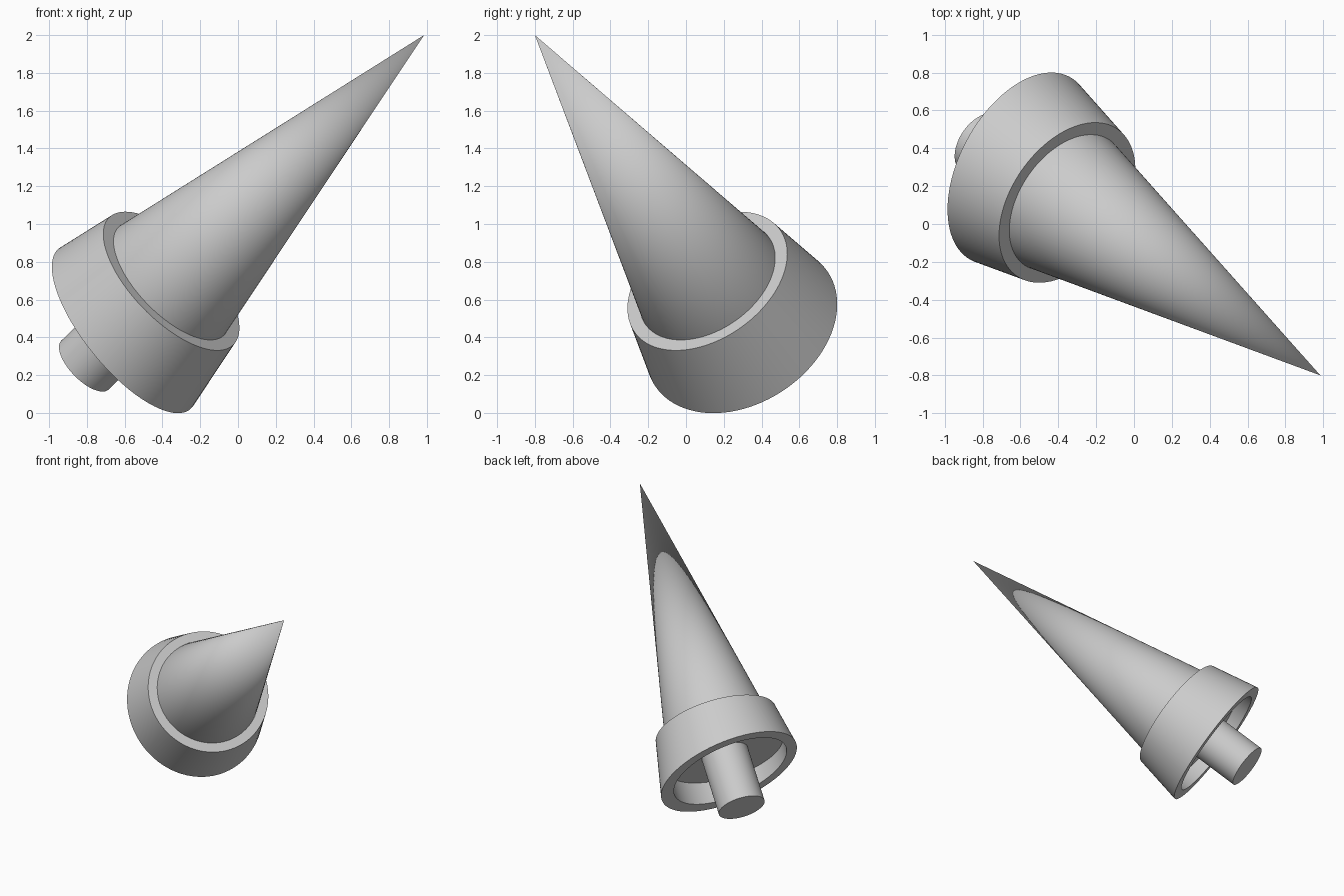
import bpy, bmesh, math
from mathutils import Vector, Matrix

cube = bpy.data.objects.get("Cube")
if cube:
    bpy.data.objects.remove(cube, do_unlink=True)

SEGMENTS = 96
TIP = Vector((0.985, -0.80, 2.0))
SHOULDER = Vector((-0.353, 0.113, 0.698))      # centre of the collar's upper edge
LENGTH = (TIP - SHOULDER).length
AXIS = (TIP - SHOULDER).normalized()
TURN = AXIS.to_track_quat('Z', 'Y')
FRAME = Matrix.Translation(SHOULDER) @ TURN.to_matrix().to_4x4()
SLANT = TURN.inverted() @ Vector((0.076, 0.054, -0.040))   # lean of the open rim

grey = bpy.data.materials.new("light_grey")
grey.use_nodes = True
grey.diffuse_color = (0.6, 0.6, 0.6, 1)
grey.node_tree.nodes["Principled BSDF"].inputs["Base Color"].default_value = (0.6, 0.6, 0.6, 1)


def lathe(name, profile):
    """Revolve (radius, height, flare, slanted) points about the model's axis."""
    bm = bmesh.new()
    rings = []
    for radius, height, flare, slanted in profile:
        if radius == 0:
            rings.append([bm.verts.new((0, 0, height))] * SEGMENTS)
            continue
        ring = []
        for i in range(SEGMENTS):
            angle = math.tau * i / SEGMENTS
            u = Vector((math.cos(angle), math.sin(angle), 0))
            drop = 0
            if slanted:
                lean = SLANT.dot(u)
                drop = radius * lean / (1 - flare * lean)
            p = u * (radius + flare * drop)
            p.z = height - drop
            ring.append(bm.verts.new(p))
        rings.append(ring)
    for upper, lower in zip(rings, rings[1:]):
        for i in range(SEGMENTS):
            j = (i + 1) % SEGMENTS
            corners = list(dict.fromkeys((upper[i], lower[i], lower[j], upper[j])))
            bm.faces.new(corners)
    bmesh.ops.recalc_face_normals(bm, faces=bm.faces)
    mesh = bpy.data.meshes.new(name)
    bm.to_mesh(mesh)
    bm.free()
    mesh.materials.append(grey)
    obj = bpy.data.objects.new(name, mesh)
    bpy.context.collection.objects.link(obj)
    obj.matrix_world = FRAME
    bpy.ops.object.select_all(action='DESELECT')
    obj.select_set(True)
    bpy.context.view_layer.objects.active = obj
    bpy.ops.object.shade_smooth_by_angle(angle=math.radians(30))
    return obj


# Long pointed cone, sunk slightly into the collar
lathe("pointed_cone", [(0, LENGTH, 0, False), (0.40, 0, 0, False),
                       (0.40, -0.05, 0, False), (0, -0.05, 0, False)])

# Flared collar with a narrow ledge, slanted rim and hollow underside
FLARE = 0.193
DEPTH = 0.397
lathe("flared_collar", [(0, 0, 0, False), (0.471, 0, 0, False),
                        (0.471 + FLARE * DEPTH, -DEPTH, FLARE, True),
                        (0.455, -DEPTH, 0, True),
                        (0.455, -0.25, 0, False), (0, -0.25, 0, False)])

# Round stub out of the hollow
lathe("stub", [(0, -0.2, 0, False), (0.18, -0.2, 0, False),
               (0.18, -0.71, 0, False), (0, -0.71, 0, False)])
